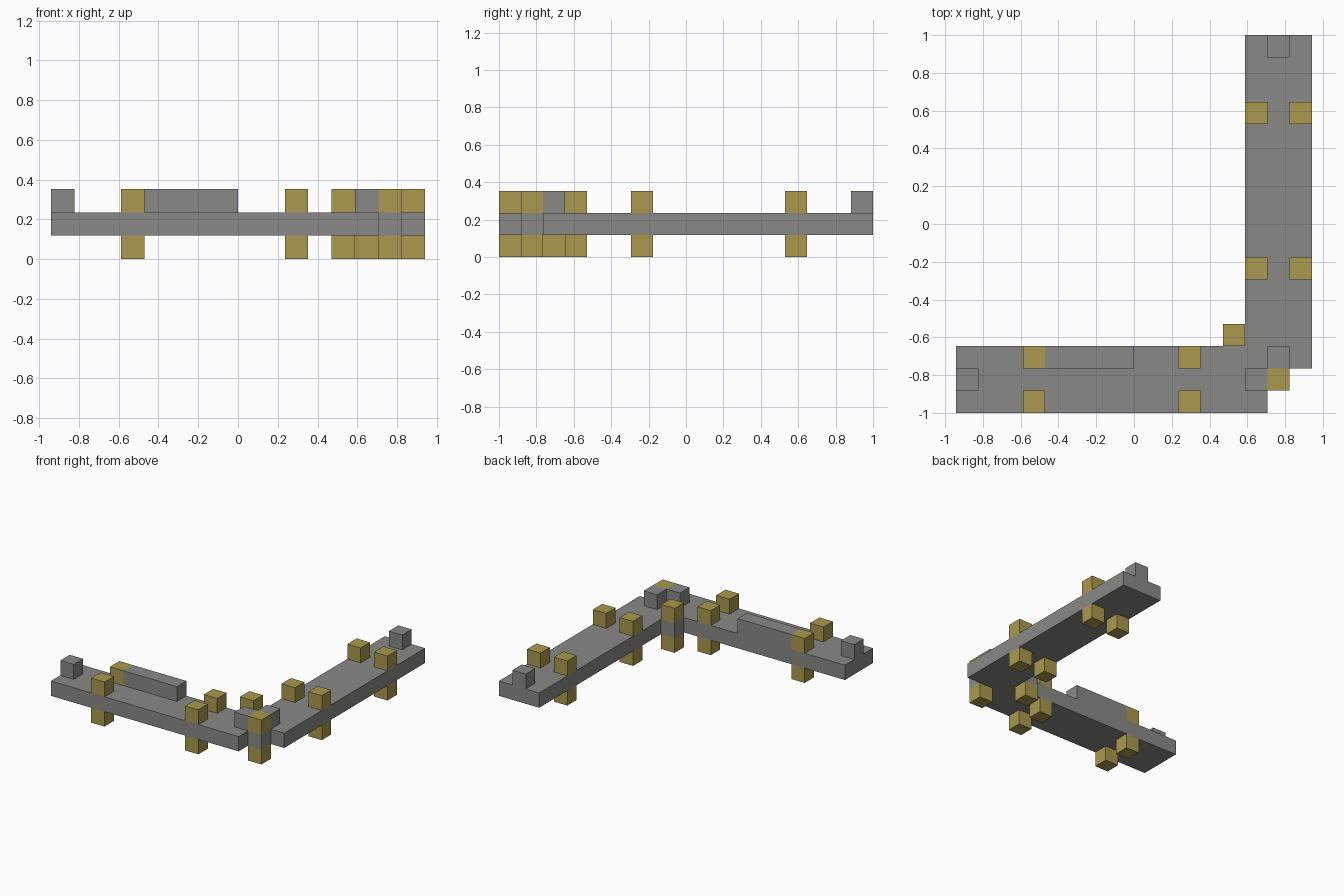
import bpy
import bmesh

U = 2 / 17                 # one building cell
NX, NY = 16, 17            # footprint in cells

default = bpy.data.objects.get("Cube")
if default:
    bpy.data.objects.remove(default, do_unlink=True)


def material(name, color):
    mat = bpy.data.materials.new(name)
    mat.use_nodes = True
    mat.diffuse_color = color
    mat.node_tree.nodes["Principled BSDF"].inputs["Base Color"].default_value = color
    return mat


GREY = material("stone grey", (0.25, 0.25, 0.24, 1))
GOLD = material("ochre gold", (0.40, 0.32, 0.075, 1))


def prism(name, outline, level, mat):
    """Extrude an outline given in cells by one cell, starting at a level."""
    bm = bmesh.new()
    verts = [bm.verts.new(((x - NX / 2) * U, (y - NY / 2) * U, level * U))
             for x, y in outline]
    base = bm.faces.new(verts)
    top = bmesh.ops.extrude_face_region(bm, geom=[base])["geom"]
    bmesh.ops.translate(bm, vec=(0, 0, U),
                        verts=[g for g in top if isinstance(g, bmesh.types.BMVert)])
    bmesh.ops.recalc_face_normals(bm, faces=bm.faces)
    mesh = bpy.data.meshes.new(name)
    bm.to_mesh(mesh)
    bm.free()
    mesh.materials.append(mat)
    obj = bpy.data.objects.new(name, mesh)
    bpy.context.collection.objects.link(obj)
    return obj


def block(name, x, y, level, mat, length=1):
    return prism(name, [(x, y), (x + length, y), (x + length, y + 1), (x, y + 1)],
                 level, mat)


# L-shaped walkway with a stepped outer corner
prism("walkway", [(0, 0), (14, 0), (14, 2), (16, 2),
                  (16, 17), (13, 17), (13, 3), (0, 3)], 1, GREY)

# Gold posts in pairs along both arms, standing above and below the walkway
posts = [(x, y) for x in (3, 10) for y in (0, 2)]
posts += [(x, y) for x in (13, 15) for y in (6, 13)]
corners = [(12, 3), (14, 1)]
for x, y in posts + corners:
    block("post_foot", x, y, 0, GOLD)
    block("post_cap", x, y, 2, GOLD)

# Grey middles of the two corner posts
for x, y in corners:
    block("corner_post_middle", x, y, 1, GREY)

# Grey blocks at the arm ends and beside the corner
for x, y in [(0, 1), (14, 16)]:
    block("end_block", x, y, 2, GREY)
for x, y in [(13, 1), (14, 2)]:
    block("corner_block", x, y, 2, GREY)

# Low rail on the back edge
block("rail", 4, 2, 2, GREY, length=4)
